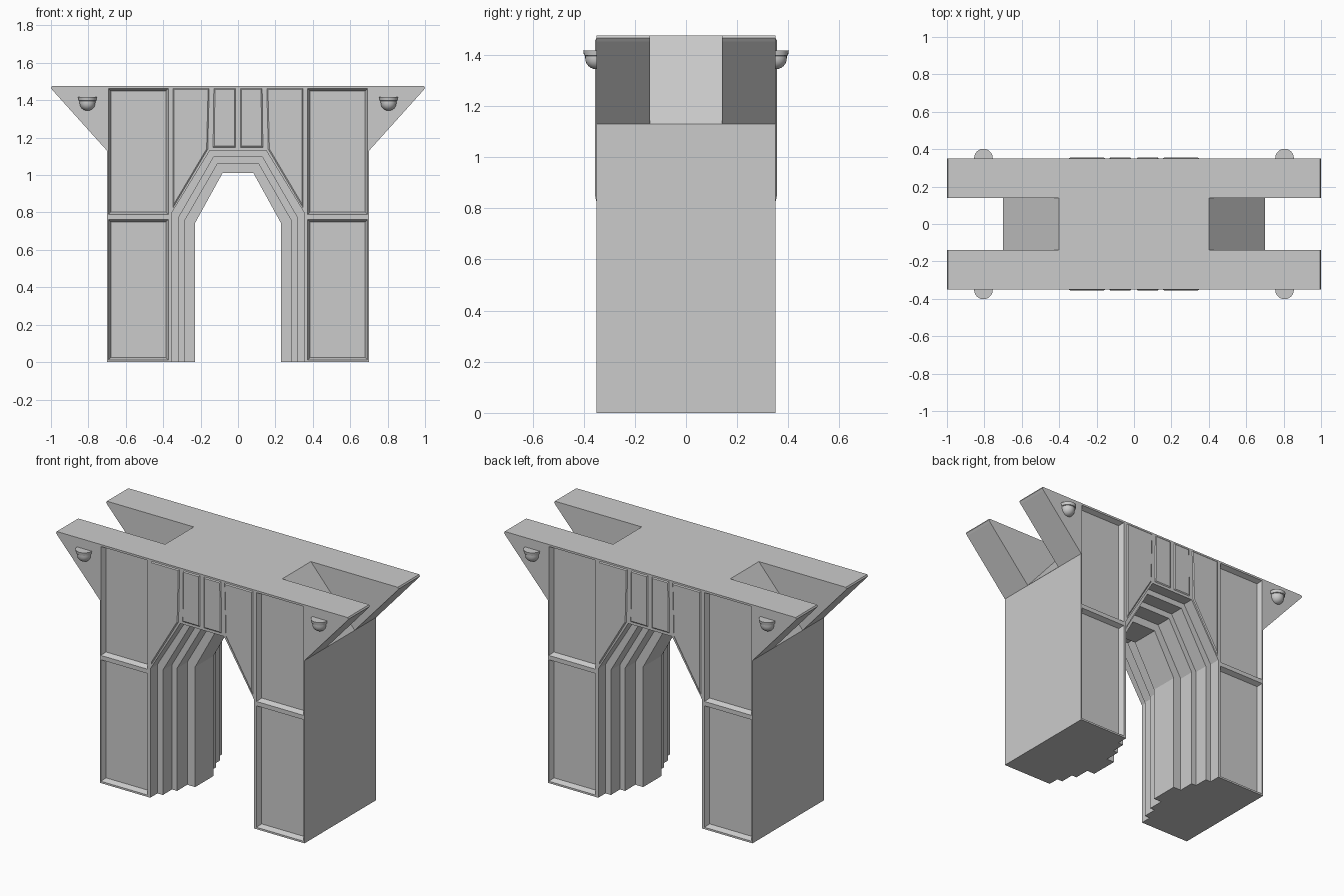
import bpy, bmesh, math
from mathutils import Vector

if "Cube" in bpy.data.objects:
    bpy.data.objects.remove(bpy.data.objects["Cube"])

stone = bpy.data.materials.new("stone_grey")
stone.diffuse_color = (0.6, 0.6, 0.6, 1)
stone.use_nodes = True
stone.node_tree.nodes["Principled BSDF"].inputs["Base Color"].default_value = stone.diffuse_color
D, TOP = 0.35, 1.475          # half depth, height


def finish(name, bm):
    bmesh.ops.recalc_face_normals(bm, faces=bm.faces)
    me = bpy.data.meshes.new(name)
    bm.to_mesh(me)
    bm.free()
    me.materials.append(stone)
    ob = bpy.data.objects.new(name, me)
    bpy.context.collection.objects.link(ob)
    return ob


def prism(name, poly, y0, y1, poly2=None, sx=1, sy=1):
    """Extrude an x-z outline from y0 to y1, optionally tapering to poly2."""
    bm = bmesh.new()
    a = [bm.verts.new((sx * x, sy * y0, z)) for x, z in poly]
    b = [bm.verts.new((sx * x, sy * y1, z)) for x, z in (poly2 or poly)]
    bm.faces.new(a)
    bm.faces.new(b)
    n = len(a)
    for i in range(n):
        j = (i + 1) % n
        bm.faces.new((a[i], a[j], b[j], b[i]))
    return finish(name, bm)


def inset(poly, d):
    """Shrink a counter-clockwise convex outline by d."""
    out, n = [], len(poly)
    for i in range(n):
        p = Vector(poly[i])
        u = (p - Vector(poly[i - 1])).normalized()
        v = (Vector(poly[(i + 1) % n]) - p).normalized()
        n1, n2 = Vector((-u.y, u.x)), Vector((-v.y, v.x))
        out.append(tuple(p + (n1 + n2) * d / (1 + n1.dot(n2))))
    return out


def mirrored(half):
    return half + [(-x, z) for x, z in reversed(half)]


def cut(target, cutter):
    cutter.hide_render = True
    m = target.modifiers.new("cut", 'BOOLEAN')
    m.operation, m.solver, m.object = 'DIFFERENCE', 'EXACT', cutter
    bpy.context.view_layer.objects.active = target
    bpy.ops.object.modifier_apply(modifier=m.name)
    bpy.data.objects.remove(cutter)


# Gate body with flared wings
gate = prism("gate_body", mirrored([(0.70, 0), (0.70, 1.13), (0.99, 1.452),
                                    (1.0, 1.465), (0.995, TOP)]), -D, D)

# Stepped archway: half width, knee height, crown half width, crown height, half depth
for w, knee, cw, crown, d in [(0.355, 0.797, 0.15, 1.132, 0.5),
                              (0.318, 0.772, 0.13, 1.097, 0.28),
                              (0.284, 0.758, 0.11, 1.06, 0.19),
                              (0.23, 0.743, 0.083, 1.01, 0.09)]:
    # the widest opening only reaches the first step on each face
    spans = {0.5: (0.28, 0.5), 0.28: (0.19, 0.3), 0.19: (0.09, 0.2)}
    outline = mirrored([(w, -0.1), (w, knee), (cw, crown)])
    if d == 0.09:
        cut(gate, prism("arch_cutter", outline, -0.1, 0.1))
    else:
        for sy in (-1, 1):
            cut(gate, prism("arch_cutter", outline, *spans[d], sy=sy))

for sx in (-1, 1):
    # Slot with sloping floor between front and back wings
    cut(gate, prism("slot_cutter", [(0.357, 1.525), (0.757, 1.065), (1.2, 1.065),
                                    (1.2, 1.525)], -0.14, 0.14, sx=sx))
    for sy in (-1, 1):
        # Sunken pier panels
        for z0, z1 in ((0.012, 0.762), (0.79, 1.462)):
            r = [(0.373, z0), (0.692, z0), (0.692, z1), (0.373, z1)]
            cut(gate, prism("panel_cutter", inset(r, -0.005), D + 0.01, D - 0.03,
                            inset(r, 0.013), sx, sy))

        # Thin raised plates above the arch
        for name, p in (("keystone_plate", [(0.01, 1.145), (0.137, 1.145),
                                            (0.133, 1.468), (0.01, 1.468)]),
                        ("spandrel_plate", [(0.158, 1.137), (0.352, 0.81),
                                            (0.352, 1.468), (0.15, 1.468)])):
            prism(name, p, D - 0.003, D + 0.005, inset(p, 0.01), sx, sy)

        # Lamp: flat rim with a dome hanging below, turned around z
        bm = bmesh.new()
        prof = [(0, 1.417), (0.05, 1.417), (0.047, 1.398), (0.042, 1.396)]
        prof += [(0.042 * math.cos(t * math.pi / 12), 1.386 - 0.042 * math.sin(t * math.pi / 12))
                 for t in range(0, 6)] + [(0, 1.344)]
        vs = [bm.verts.new((r, 0, z)) for r, z in prof]
        es = [bm.edges.new(e) for e in zip(vs, vs[1:])]
        bmesh.ops.spin(bm, geom=vs + es, cent=(0, 0, 0), axis=(0, 0, 1),
                       angle=2 * math.pi, steps=24, use_duplicate=False)
        bmesh.ops.remove_doubles(bm, verts=bm.verts, dist=0.0005)
        lamp = finish("lamp", bm)
        lamp.location = (sx * 0.805, sy * (D + 0.002), 0)
        bpy.ops.object.select_all(action='DESELECT')
        lamp.select_set(True)
        bpy.context.view_layer.objects.active = lamp
        bpy.ops.object.shade_smooth_by_angle(angle=math.radians(35))
